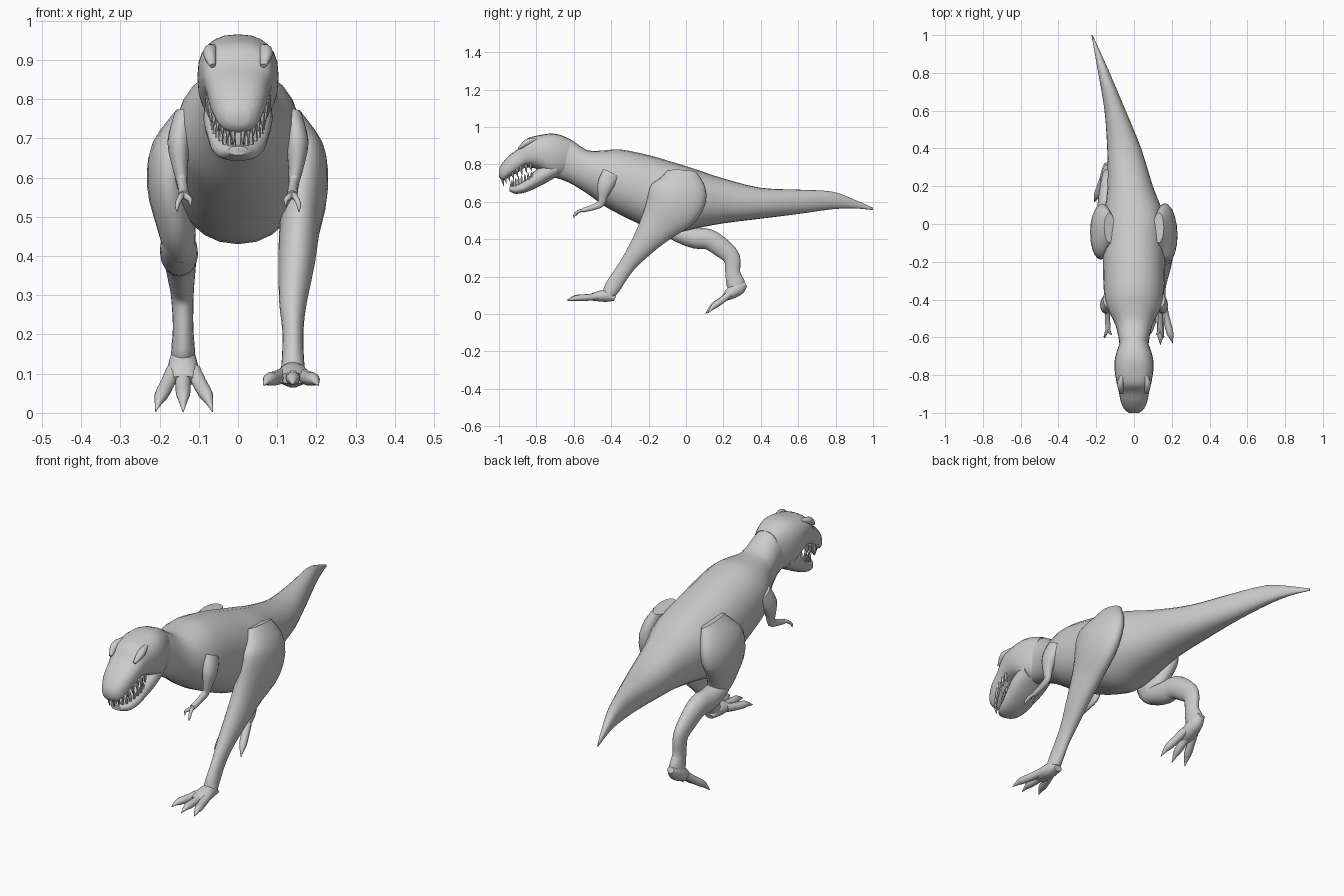
import bpy, bmesh, math
from mathutils import Vector

X = Vector((1, 0, 0))


def spline(pts, n):
    """Catmull-Rom resampling of tuples"""
    out = []
    for i in range(len(pts) - 1):
        p0, p1, p2 = pts[max(i - 1, 0)], pts[i], pts[i + 1]
        p3 = pts[min(i + 2, len(pts) - 1)]
        for k in range(n):
            t = k / n
            out.append([0.5 * (2 * b + (c - a) * t + (2 * a - 5 * b + 4 * c - d) * t * t
                               + (3 * b - a - 3 * c + d) * t ** 3)
                        for a, b, c, d in zip(p0, p1, p2, p3)])
    return out + [list(pts[-1])]


def add_loft(bm, stations, fixed=None, power=2.0, sides=20, n=3):
    """Skin elliptical rings (x, y, z, half width, half depth) along a path"""
    st = spline(stations, n)
    rings = []
    for i, s in enumerate(st):
        a, b = st[max(i - 1, 0)], st[min(i + 1, len(st) - 1)]
        t = Vector(fixed) if fixed else (Vector(b[:3]) - Vector(a[:3])).normalized()
        u = (X - t * t.dot(X)).normalized()
        v = t.cross(u)
        ring = []
        for k in range(sides):
            ang = 2 * math.pi * k / sides
            c, d = math.cos(ang), math.sin(ang)
            c = math.copysign(abs(c) ** (2 / power), c)
            d = math.copysign(abs(d) ** (2 / power), d)
            ring.append(bm.verts.new(Vector(s[:3]) + u * c * max(s[3], .001) + v * d * max(s[4], .001)))
        rings.append(ring)
    for r, q in zip(rings, rings[1:]):
        for k in range(sides):
            j = (k + 1) % sides
            bm.faces.new((r[k], r[j], q[j], q[k]))
    bm.faces.new(rings[0])
    bm.faces.new(rings[-1])


def finish(bm, name):
    bmesh.ops.recalc_face_normals(bm, faces=bm.faces)
    me = bpy.data.meshes.new(name)
    bm.to_mesh(me)
    bm.free()
    ob = bpy.data.objects.new(name, me)
    bpy.context.collection.objects.link(ob)
    bpy.context.view_layer.objects.active = ob
    bpy.ops.object.select_all(action='DESELECT')
    ob.select_set(True)
    bpy.ops.object.shade_smooth_by_angle(angle=math.radians(50))
    return ob


def loft(name, stations, **kw):
    bm = bmesh.new()
    add_loft(bm, stations, **kw)
    return finish(bm, name)


def profile(rows):
    """(y, centre x, top, bottom, half width) -> stations"""
    return [(x, y, (a + b) / 2, w, (a - b) / 2) for y, x, a, b, w in rows]


def mirror(ob):
    m = ob.modifiers.new("mirror", 'MIRROR')
    m.use_axis[0] = True


# neck, torso and tail
loft("body", profile([
    (-.72, 0, .945, .735, .08), (-.63, 0, .94, .705, .078), (-.53, 0, .877, .645, .10),
    (-.44, 0, .875, .58, .145), (-.35, 0, .88, .53, .16), (-.2, 0, .85, .46, .165),
    (-.08, 0, .815, .43, .165), (.04, 0, .778, .455, .16), (.2, -.02, .725, .485, .12),
    (.4, -.052, .675, .51, .09), (.6, -.10, .665, .535, .056), (.78, -.153, .655, .56, .033),
    (.9, -.19, .612, .565, .017), (1.0, -.222, .568, .556, .003)]),
    fixed=(0, 1, 0), power=2.15, sides=24)

# upper skull and lower jaw
loft("skull", profile([
    (-.62, 0, .935, .75, .07), (-.67, 0, .957, .735, .09), (-.72, 0, .965, .735, .102),
    (-.78, 0, .957, .77, .102), (-.85, 0, .938, .785, .09), (-.89, 0, .89, .763, .08),
    (-.94, 0, .852, .735, .07), (-.98, 0, .81, .715, .052), (-1.0, 0, .775, .735, .028)]),
    fixed=(0, 1, 0), power=2.5, sides=24)
loft("lower_jaw", profile([
    (-.69, 0, .83, .735, .085), (-.76, 0, .80, .695, .088), (-.81, 0, .765, .67, .08),
    (-.86, 0, .715, .65, .069), (-.91, 0, .69, .643, .052), (-.945, 0, .68, .657, .025)]),
    fixed=(0, 1, 0), power=2.4)

# brow ridge
mirror(loft("brow", [(.062, -.80, .935, .01, .006), (.072, -.85, .918, .018, .018),
                     (.065, -.895, .885, .008, .006)], sides=10))

# teeth: rows of small spikes along both jaws
bm = bmesh.new()
for i in range(8):
    t = i / 7
    a = t * math.pi / 2
    y, x, z = -.98 + .15 * t ** 1.2, .012 + .064 * math.sin(a), .728 + .062 * t
    h = .045 - .02 * t
    add_loft(bm, [(x, y, z + .02, .008, .009), (x, y, z - h * .4, .007, .007), (x, y + .006, z - h, .001, .001)],
             sides=6, n=1)
    y, x, z = -.935 + .11 * t ** 1.2, .01 + .054 * math.sin(a), .675 + .065 * t
    add_loft(bm, [(x, y, z - .01, .006, .007), (x, y, z + h * .4, .005, .006), (x, y, z + h * .9, .001, .001)],
             sides=6, n=1)
mirror(finish(bm, "teeth"))

# small arms with two clawed fingers
bm = bmesh.new()
add_loft(bm, [(.135, -.40, .75, .03, .05), (.15, -.43, .69, .03, .045), (.148, -.445, .63, .02, .027),
              (.143, -.455, .59, .014, .02), (.14, -.50, .57, .013, .016), (.138, -.55, .555, .014, .012)],
         sides=14)
for fx, fy, fz in ((.155, -.60, .512), (.122, -.585, .525)):
    add_loft(bm, [(.138, -.535, .557, .009, .009), ((.138 + fx) / 2, -.572, .55, .008, .008),
                  (fx, fy + .004, fz + .018, .006, .006), (fx, fy, fz, .001, .001)], sides=8)
mirror(finish(bm, "arm"))

# leading leg, planted forward
loft("front_leg", [
    (.13, -.02, .76, .03, .08), (.163, -.03, .67, .055, .145), (.172, -.07, .58, .058, .15),
    (.158, -.145, .48, .052, .105), (.15, -.215, .39, .047, .072), (.14, -.30, .28, .035, .046),
    (.14, -.35, .21, .027, .042), (.14, -.395, .14, .028, .042), (.14, -.42, .095, .033, .03)])

# trailing leg: thigh, then shin folded back
loft("rear_thigh", [
    (-.13, -.02, .76, .03, .08), (-.165, -.03, .67, .056, .14), (-.176, -.05, .58, .056, .14),
    (-.16, -.05, .49, .05, .10), (-.15, -.035, .43, .042, .06), (-.148, -.02, .395, .025, .03)])
loft("rear_shin", [
    (-.155, -.09, .45, .03, .03), (-.152, -.03, .425, .046, .045), (-.15, .05, .405, .048, .055),
    (-.148, .12, .40, .043, .055), (-.145, .19, .355, .036, .052), (-.142, .245, .30, .029, .045),
    (-.14, .25, .22, .026, .04), (-.14, .265, .165, .03, .05), (-.14, .275, .135, .03, .04)])


def foot(name, cx, sole, toes):
    """Sole loft plus three spread toes ending in claws"""
    bm = bmesh.new()
    add_loft(bm, sole, sides=14)
    root = Vector(sole[-2][:3])
    for dx, y, z, lift in toes:
        tip = Vector((cx + dx, y, z))
        r = Vector((cx + dx * .35, root.y, root.z))
        pts = []
        for t, w, up in ((0, .02, 0), (.35, .019, .2), (.65, .018, .6), (.8, .012, .6), (1, .001, 0)):
            pts.append((*(r.lerp(tip, t) + Vector((0, 0, lift * up))), w, w * .95))
        add_loft(bm, pts, sides=10)
    finish(bm, name)


foot("front_foot", .14,
     [(.14, -.38, .082, .022, .014), (.14, -.42, .096, .034, .032), (.14, -.47, .095, .042, .028),
      (.14, -.52, .088, .035, .015)],
     [(0, -.64, .072, .012), (-.075, -.61, .07, .012), (.065, -.632, .07, .012)])
foot("rear_foot", -.14,
     [(-.14, .32, .16, .018, .014), (-.14, .285, .142, .032, .038), (-.14, .235, .108, .04, .032),
      (-.14, .20, .082, .034, .016)],
     [(0, .105, .002, .014), (-.07, .115, .003, .014), (.075, .115, .003, .014)])
